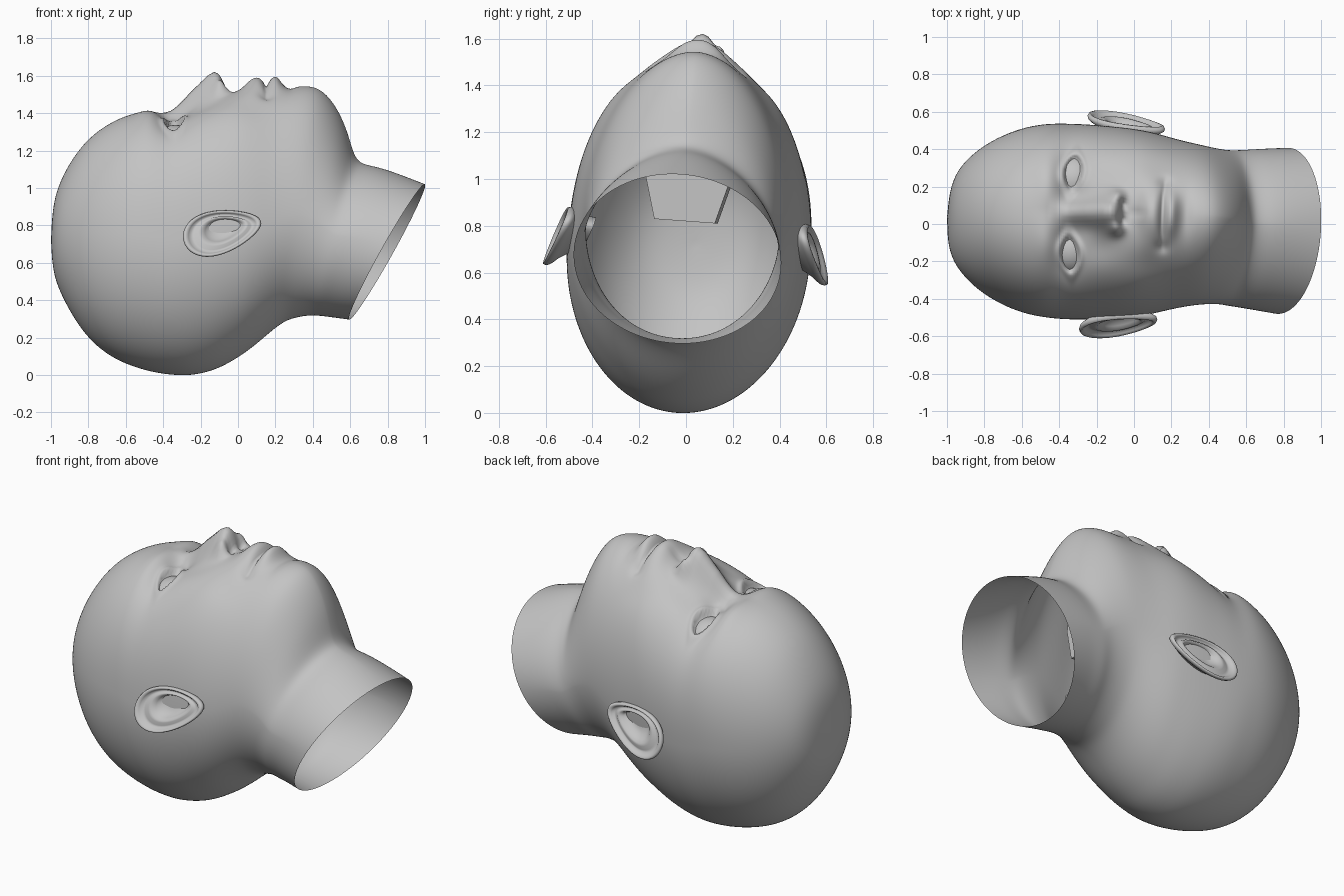
import bpy, bmesh, math
from math import sin, cos, pi, exp
from mathutils import Matrix, Vector

cube = bpy.data.objects.get("Cube")
if cube:
    bpy.data.objects.remove(cube)

skin = bpy.data.materials.new("plain_grey")
skin.use_nodes = True
GREY = (0.55, 0.55, 0.55, 1)
skin.diffuse_color = GREY
skin.node_tree.nodes["Principled BSDF"].inputs["Base Color"].default_value = GREY

# The head lies on its back, slightly rolled and turned
PIVOT = Vector((0, 0, 0.72))
POSE = (Matrix.Translation(PIVOT) @ Matrix.Rotation(math.radians(-2.3), 4, 'Z')
        @ Matrix.Rotation(math.radians(-4.2), 4, 'X') @ Matrix.Translation(-PIVOT))


def finish(name, bm, smooth=True):
    bmesh.ops.remove_doubles(bm, verts=bm.verts, dist=1e-5)
    bmesh.ops.recalc_face_normals(bm, faces=bm.faces)
    bm.transform(POSE)
    for f in bm.faces:
        f.smooth = smooth
    me = bpy.data.meshes.new(name)
    bm.to_mesh(me)
    bm.free()
    me.materials.append(skin)
    ob = bpy.data.objects.new(name, me)
    bpy.context.collection.objects.link(ob)


def loft(rings):
    bm = bmesh.new()
    rows = [[bm.verts.new(p) for p in r] for r in rings]
    n = len(rows[0])
    for a, b in zip(rows, rows[1:]):
        for i in range(n):
            j = (i + 1) % n
            bm.faces.new((a[i], a[j], b[j], b[i]))
    return bm


def spline(k, u):
    """Cubic B-spline over evenly spaced keys, meeting the end keys."""
    i = max(0, min(int(u), len(k) - 2))
    t = u - i
    p1, p2 = k[i], k[i + 1]
    p0 = k[i - 1] if i > 0 else 2 * p1 - p2
    p3 = k[i + 2] if i + 2 < len(k) else 2 * p2 - p1
    return ((1 - t) ** 3 * p0 + (3*t**3 - 6*t*t + 4) * p1
            + (-3*t**3 + 3*t*t + 3*t + 1) * p2 + t ** 3 * p3) / 6


def lerp_keys(keys, x):
    """Linear interpolation through (x, value) pairs, zero outside."""
    for (x0, v0), (x1, v1) in zip(keys, keys[1:]):
        if x0 <= x <= x1:
            return v0 + (v1 - v0) * (x - x0) / (x1 - x0)
    return 0.0


def bump(x, y, cx, cy, rx, ry):
    return exp(-((x - cx) / rx) ** 2 - ((y - cy) / ry) ** 2)


def step(a, b, v):
    t = max(0.0, min(1.0, (v - a) / (b - a)))
    return t * t * (3 - 2 * t)


# Face and throat line, nape line, half widths: crown to neck
TOP_X = [-1, -.992, -.938, -.825, -.682, -.56, -.46, -.36, -.26, -.16, -.06, .04,
         .14, .24, .34, .432, .513, .573, .605, .637, .74, .86, 1.0]
TOP_Z = [.72, .92, 1.075, 1.25, 1.354, 1.40, 1.412, 1.367, 1.393, 1.435, 1.493, 1.535,
         1.538, 1.535, 1.549, 1.541, 1.456, 1.335, 1.225, 1.13, 1.116, 1.075, 1.02]
LOW_X = [-1, -.992, -.952, -.825, -.682, -.56, -.46, -.37, -.28, -.20, -.11, -.03,
         .04, .11, .18, .25, .31, .36, .40, .44, .49, .54, .595]
LOW_Z = [.72, .56, .435, .212, .095, .044, .016, .002, -.004, .006, .032, .075,
         .12, .175, .237, .29, .308, .317, .32, .317, .311, .304, .297]
WIDTH = [0, .152, .27, .386, .463, .502, .516, .52, .519, .514, .508, .499,
         .486, .465, .445, .43, .419, .413, .413, .417, .425, .435, .445]
# Every second station: squareness of the face side, height of the widest point
SQUARE = [2, 2, 2.1, 2.35, 2.52, 2.3, 2.05, 1.9, 1.64, 1.6, 1.75, 2]
WIDEST = [.5, .5, .5, .5, .5, .48, .44, .42, .43, .47, .5, .5]

NOSE = [(-.46, 0), (-.41, .012), (-.36, .037), (-.31, .075), (-.26, .115), (-.2, .15),
        (-.165, .168), (-.13, .169), (-.105, .145), (-.085, .1), (-.065, .045), (-.04, .01), (-.02, 0)]
EYE_X, EYE_Y = -0.335, 0.22


def almond(x, y):
    dy = (abs(y) - EYE_Y) / 0.094
    return math.hypot((x - EYE_X - 0.008 * dy) / (0.05 - 0.012 * dy * dy if abs(dy) < 1.6 else 0.02), dy)


def face_relief(x, y):
    a = abs(y)
    # Nose: ridge, wings, nostrils
    w = 0.048 + 0.034 * step(-.38, -.14, x)
    d = lerp_keys(NOSE, x) * exp(-(a / w) ** 2.2)
    d += 0.052 * bump(x, a, -.092, .09, .042, .032)
    d -= 0.03 * bump(x, a, -.06, .042, .016, .024)
    d += 0.02 * bump(x, a, -.16, .11, .1, .06)
    # Brow, eye socket, cheek
    d += 0.014 * bump(x, a, -.47, .17, .06, .13)
    d -= 0.036 * bump(x, a, -.345, .12, .06, .06)
    d -= 0.022 * bump(x, a, -.36, .25, .07, .1)
    d += 0.010 * bump(x, a, -.18, .3, .1, .1)
    d -= 0.014 * bump(x, a, .08, .27, .12, .08)
    # Eyelids around a sunken opening
    e = almond(x, y)
    d += 0.016 * exp(-((e - 1.15) / 0.35) ** 2)
    d -= 0.024 * (1 - step(.85, 1.05, e))
    # Lips, mouth line, philtrum, chin
    m = exp(-(a / .135) ** 4)
    d += 0.052 * bump(x, a, .083, 0, .055, .13) + 0.012 * m * bump(x, 0, .115, 0, .025, 1)
    d += 0.060 * m * bump(x, a, .197, 0, .039, .14)
    d -= 0.022 * exp(-(a / .165) ** 6) * bump(x, 0, .149 + .3 * a * a, 0, .011, 1)
    d -= 0.010 * bump(x, a, .01, 0, .045, .022)
    d -= 0.018 * bump(x, a, .155, .175, .035, .03)
    d -= 0.010 * bump(x, a, .28, 0, .03, .12)
    return d


# Head and open neck
SEG, ROUND = 10, 224
rings = []
for s in range(22 * SEG + 1):
    u = s / SEG
    top = Vector((spline(TOP_X, u), 0, spline(TOP_Z, u)))
    low = Vector((spline(LOW_X, u), 0, spline(LOW_Z, u)))
    w, n, f = spline(WIDTH, u), spline(SQUARE, u / 2), spline(WIDEST, u / 2)
    mid = low.lerp(top, f)
    ring = []
    for i in range(ROUND):
        t = 2 * pi * i / ROUND
        c, q = cos(t), sin(t)
        p = 2 / n if q > 0 else 1
        v = mid + (top - mid if q > 0 else mid - low) * math.copysign(abs(q) ** p, q)
        v.y = w * math.copysign(abs(c) ** p, c)
        if q > 0 and v.z > 0.95:
            v.z += face_relief(v.x, v.y) * step(.95, 1.2, v.z)
        ring.append(v)
    rings.append(ring)
finish("head", loft(rings))

# Eyeballs behind the lids
surface = [v for r in rings for v in r if v.z > 1]
for side, label in ((1, "left"), (-1, "right")):
    spot = min(surface, key=lambda v: (v.x - EYE_X) ** 2 + (v.y - side * EYE_Y) ** 2)
    normal = Vector((-0.02, 0.32 * side, 1)).normalized()
    bm = bmesh.new()
    bmesh.ops.create_uvsphere(bm, u_segments=40, v_segments=24, radius=0.14)
    bm.transform(Matrix.Translation(spot + normal * (0.019 - 0.14)))
    finish(label + "_eyeball", bm)

# Ears: bowl, inner fold, rolled rim and back, as (scale, height)
EAR = [(0, -.04), (.2, -.04), (.38, -.036), (.48, -.015), (.56, .002), (.64, .002), (.72, -.008),
       (.8, -.01), (.86, .006), (.92, .016), (.97, .014), (1, .002), (.98, -.012), (.9, -.024),
       (.76, -.04), (.64, -.075), (.6, -.12)]
TILT = math.radians(15)
for side, label in ((1, "left"), (-1, "right")):
    rings = []
    for scale, height in EAR:
        ring = []
        for i in range(56):
            t = 2 * pi * i / 56
            a = 0.213 * cos(t) * scale
            b = 0.118 * (1 - 0.28 * cos(t)) * sin(t) * scale
            if scale < 0.7:
                a += 0.02 * (1 - scale)
                b += 0.02 * (1 - scale)
            x = -0.062 + a * cos(TILT) - b * sin(TILT)
            z = 0.728 + a * sin(TILT) + b * cos(TILT)
            y = 0.543 + height - 0.3 * b - 0.17 * a
            ring.append(Vector((x, side * y, z)))
        rings.append(ring)
    finish(label + "_ear", loft(rings))

# Hollow mouth pocket inside the head
PROFILE = [(-.15, 1.4), (-.18, 1.0), (-.13, .82), (.13, .82), (.18, 1.0), (.15, 1.4)]
bm = bmesh.new()
ends = [[bm.verts.new((x, y, z)) for y, z in PROFILE] for x in (0.03, 0.34)]
for end in ends:
    bm.faces.new(end)
for i in range(5):
    bm.faces.new((ends[0][i], ends[0][i + 1], ends[1][i + 1], ends[1][i]))
finish("mouth_pocket", bm, smooth=False)
